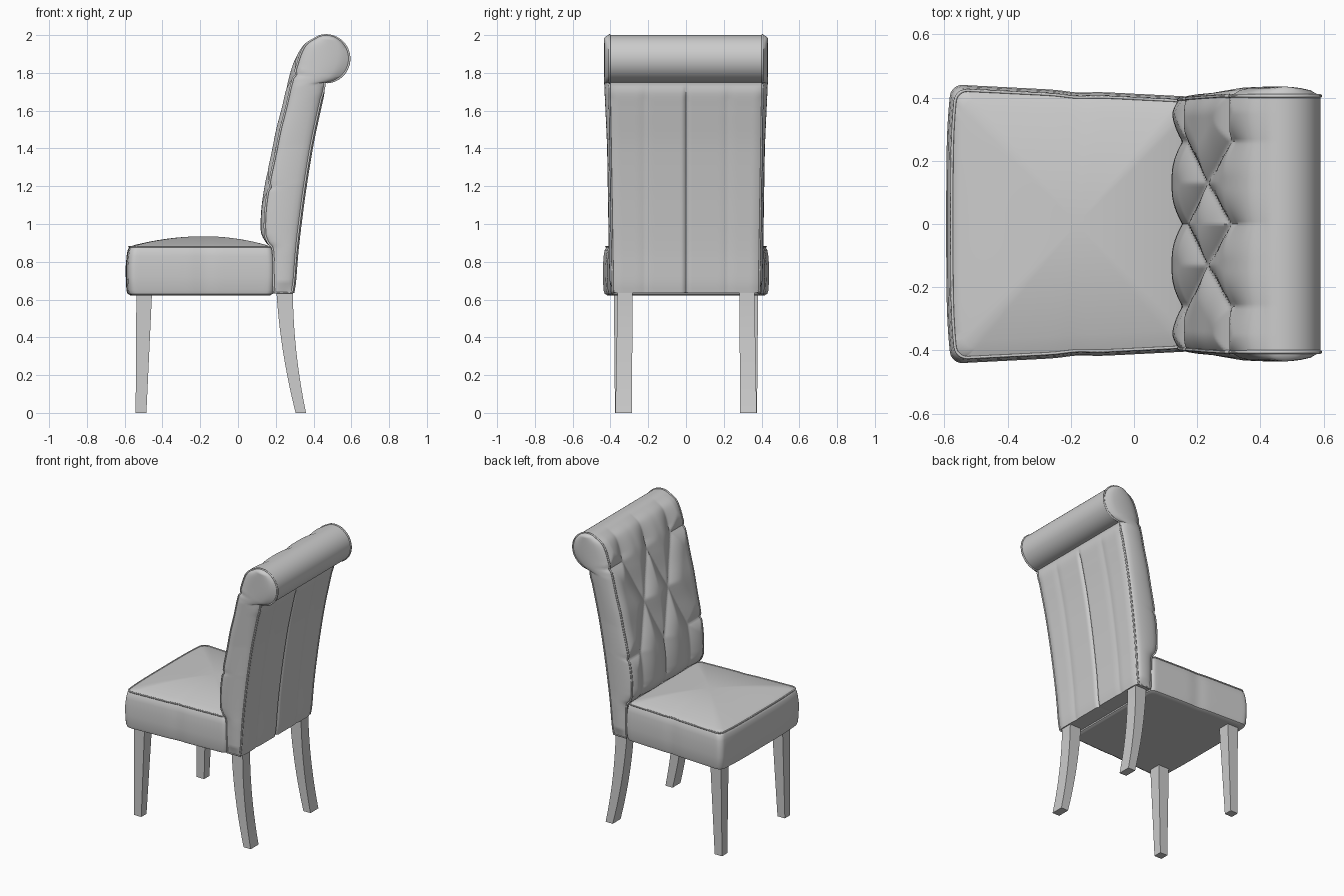
import bpy, bmesh, math
from mathutils import Vector

if "Cube" in bpy.data.objects:
    bpy.data.objects.remove(bpy.data.objects["Cube"])


def finish(name, bm, angle=40):
    bmesh.ops.remove_doubles(bm, verts=bm.verts, dist=1e-5)
    bmesh.ops.recalc_face_normals(bm, faces=bm.faces)
    me = bpy.data.meshes.new(name)
    bm.to_mesh(me)
    bm.free()
    ob = bpy.data.objects.new(name, me)
    bpy.context.collection.objects.link(ob)
    bpy.ops.object.select_all(action='DESELECT')
    ob.select_set(True)
    bpy.context.view_layer.objects.active = ob
    bpy.ops.object.shade_smooth_by_angle(angle=math.radians(angle))
    return ob


def piping(name, pts, r):
    cu = bpy.data.curves.new(name, 'CURVE')
    cu.dimensions = '3D'
    cu.bevel_depth, cu.bevel_resolution = r, 1
    sp = cu.splines.new('POLY')
    sp.points.add(len(pts) - 1)
    for p, c in zip(sp.points, pts):
        p.co = (*c, 1)
    sp.use_cyclic_u = True
    ob = bpy.data.objects.new(name, cu)
    bpy.context.collection.objects.link(ob)
    bpy.ops.object.select_all(action='DESELECT')
    ob.select_set(True)
    bpy.context.view_layer.objects.active = ob
    bpy.ops.object.convert(target='MESH')


def spline(pts, n=12):
    P = [Vector(p) for p in pts]
    P = [2 * P[0] - P[1]] + P + [2 * P[-1] - P[-2]]
    out = []
    for a, b, c, d in zip(P, P[1:], P[2:], P[3:]):
        for k in range(n):
            t = k / n
            out.append(0.5 * (2 * b + (c - a) * t + (2 * a - 5 * b + 4 * c - d) * t * t
                              + (3 * b - a - 3 * c + d) * t ** 3))
    return out + [P[-2]]


def resample(pts, n):
    d = [0]
    for a, b in zip(pts, pts[1:]):
        d.append(d[-1] + (b - a).length)
    out, j = [], 0
    for i in range(n):
        s = d[-1] * i / (n - 1)
        while j < len(d) - 2 and d[j + 1] < s:
            j += 1
        out.append(pts[j].lerp(pts[j + 1], (s - d[j]) / max(d[j + 1] - d[j], 1e-9)))
    return out


def ring_faces(bm, a, b):
    for i in range(len(a)):
        j = (i + 1) % len(a)
        bm.faces.new((a[i], a[j], b[j], b[i]))


# Seat: stacked rounded plan outlines with a crowned top
def plan(inset):
    x0, x1, r, out = -0.575 + inset, 0.19 - inset, 0.035, []
    w = 0.43 - inset
    corners = [(x0 + r, -w + r, 180), (x1 - r, -w + r, 270), (x1 - r, w - r, 0), (x0 + r, w - r, 90)]
    base = []
    for cx, cy, a0 in corners:
        for k in range(7):
            a = math.radians(a0 + 15 * k)
            base.append(Vector((cx + r * math.cos(a), cy + r * math.sin(a))))
    for i, a in enumerate(base):
        b = base[(i + 1) % len(base)]
        n = 36 if i % 7 == 6 else 1
        out += [a.lerp(b, k / n) for k in range(n)]
    res = []
    for p in out:
        t = (p.x + 0.575) / 0.765
        taper = 1.02 - 0.09 * t - 0.012 * math.exp(-((p.x + 0.18) / 0.05) ** 2)
        front = 0.016 * max(0, 1 - (p.y / w) ** 4) * max(0, 1 - t / 0.2)
        res.append((p.x - front, p.y * taper))
    return res


bm = bmesh.new()
rings = []
for z, ins in [(0.622, 0.035), (0.622, 0.02), (0.63, 0.006), (0.65, 0), (0.72, -0.003),
               (0.78, -0.003), (0.83, 0.001), (0.862, 0.006), (0.88, 0.016)]:
    rings.append([bm.verts.new((x, y, z)) for x, y in plan(ins)])
edge = plan(0.016)
for k in range(1, 16):
    s = 1 - k / 16
    rings.append([bm.verts.new((-0.18 + (x + 0.18) * s, y * s, 0.882 + 0.053 * (1 - s * s)))
                  for x, y in edge])
for a, b in zip(rings, rings[1:]):
    ring_faces(bm, a, b)
bm.faces.new(rings[0])
bm.faces.new(rings[-1])
finish("seat", bm)
piping("seat_piping", [(x, y, 0.879) for x, y in plan(0.013)], 0.005)

# Backrest side profile: front, scroll roll, then back
front = [(.19, .635), (.187, .75), (.184, .86), (.15, .9), (.123, .95), (.12, 1.02), (.128, 1.12),
         (.15, 1.25), (.178, 1.38), (.202, 1.5), (.233, 1.62), (.263, 1.75), (.297, 1.86), (.35, 1.95),
         (.422, 1.992)]
roll = [Vector((.465 + .125 * math.cos(math.radians(a)), 1.875 + .125 * math.sin(math.radians(a))))
        for a in range(104, -96, -6)]
back = [(.457, 1.735), (.457, 1.69), (.438, 1.6), (.4, 1.42), (.364, 1.2), (.337, 1.0), (.32, .85),
        (.308, .7), (.298, .635)]
N, M = 250, 96
prof = resample(spline(front) + roll + spline(back), N)
top_i = max(range(N), key=lambda i: prof[i].y)

# Diamond tufting seams in (y, z)
seams = []
for s in (-1, 1):
    for y in (0, 0.26 * s):
        seams += [((0.13 * s, 1.5), (y, 1.2)), ((0.13 * s, 1.5), (y, 1.8)),
                  ((y, 1.8), (y, 2.05)), ((y, 1.2), (y, 0.85))]
    seams += [((0.26 * s, z), (0.42 * s, z)) for z in (1.2, 1.8)]
seams = [(Vector(a), Vector(b)) for a, b in seams]


def seam_dist(p):
    best = 9
    for a, b in seams:
        d = b - a
        t = min(1, max(0, (p - a).dot(d) / d.length_squared))
        best = min(best, (p - a - d * t).length)
    return best


def dip(d, depth, w):
    return depth * max(0, 1 - d / w) ** 2


def sink(i, y, half):
    z, e = prof[i].y, half - abs(y)
    if i < top_i:
        fade = min(1, max(0, (z - 0.86) / 0.1)) * min(1, max(0, (2 - z) / 0.15))
        return fade * max(dip(seam_dist(Vector((y, z))), 0.034, 0.11), dip(e, 0.022, 0.06))
    if z < 1.72 and prof[i].x < .47:
        fade = min(1, (1.74 - z) / 0.08)
        return fade * (dip(abs(y), 0.014, 0.025) + dip(abs(abs(y) - .22), 0.005, 0.05) + dip(e, 0.012, 0.05))
    return 0


bm = bmesh.new()
rows = []
for i, p in enumerate(prof):
    t = (prof[min(i + 1, N - 1)] - prof[max(i - 1, 0)]).normalized()
    half = 0.387 + 0.018 * min(1, (p.y - 0.63) / 1.1)
    row = []
    for j in range(M + 1):
        y = half * (2 * j / M - 1)
        q = p + Vector((t.y, -t.x)) * sink(i, y, half)
        row.append(bm.verts.new((q.x, y, q.y)))
    rows.append(row)
for i in range(N):
    a, b = rows[i], rows[(i + 1) % N]
    for j in range(M):
        bm.faces.new((a[j], a[j + 1], b[j + 1], b[j]))
loops = [[r[j].co.copy() for r in rows] for j in (0, M)]

# Padded side panels bridge the front and back edges
K = 8
for j, sgn in ((0, -1), (M, 1)):
    strips = []
    for i in range(N // 2):
        a, b = rows[i][j], rows[N - 1 - i][j]
        wid = (b.co - a.co).length
        amp = (0.018 + 0.012 * min(1, max(0, (a.co.z - 1.4) / 0.4))) * min(1, i / 5) * min(1, wid / 0.12)
        mid = []
        for k in range(1, K):
            c = a.co.lerp(b.co, k / K)
            c.y += sgn * amp * (1 - (2 * k / K - 1) ** 2) ** 0.6
            mid.append(bm.verts.new(c))
        strips.append([a] + mid + [b])
    for s, u in zip(strips, strips[1:]):
        for k in range(K):
            bm.faces.new((s[k], s[k + 1], u[k + 1], u[k]))
    bm.faces.new(strips[-1])
finish("backrest", bm, 50)
for name, pts in zip(("back_piping_right", "back_piping_left"), loops):
    piping(name, pts, 0.006)


# Legs: stacked rectangles (z, x0, x1, y0, y1), mirrored in y
def leg(name, sections):
    for side, s in (("left", 1), ("right", -1)):
        bm = bmesh.new()
        rs = [[bm.verts.new((x, s * y, z)) for x, y in ((x0, y0), (x1, y0), (x1, y1), (x0, y1))]
              for z, x0, x1, y0, y1 in sections]
        for a, b in zip(rs, rs[1:]):
            ring_faces(bm, a, b)
        bm.faces.new(rs[0])
        bm.faces.new(rs[-1])
        finish(f"{name}_{side}", bm, 30)


leg("front_leg", [(0, -.542, -.485, .318, .376), (.64, -.538, -.455, .298, .382)])
rear = []
for k in range(11):
    t = k / 10
    rear.append((.65 * t, .305 - .165 * t + .063 * t * t, .36 - .135 * t + .065 * t * t,
                 .287 - .005 * t, .374 - .012 * t))
leg("rear_leg", rear)
